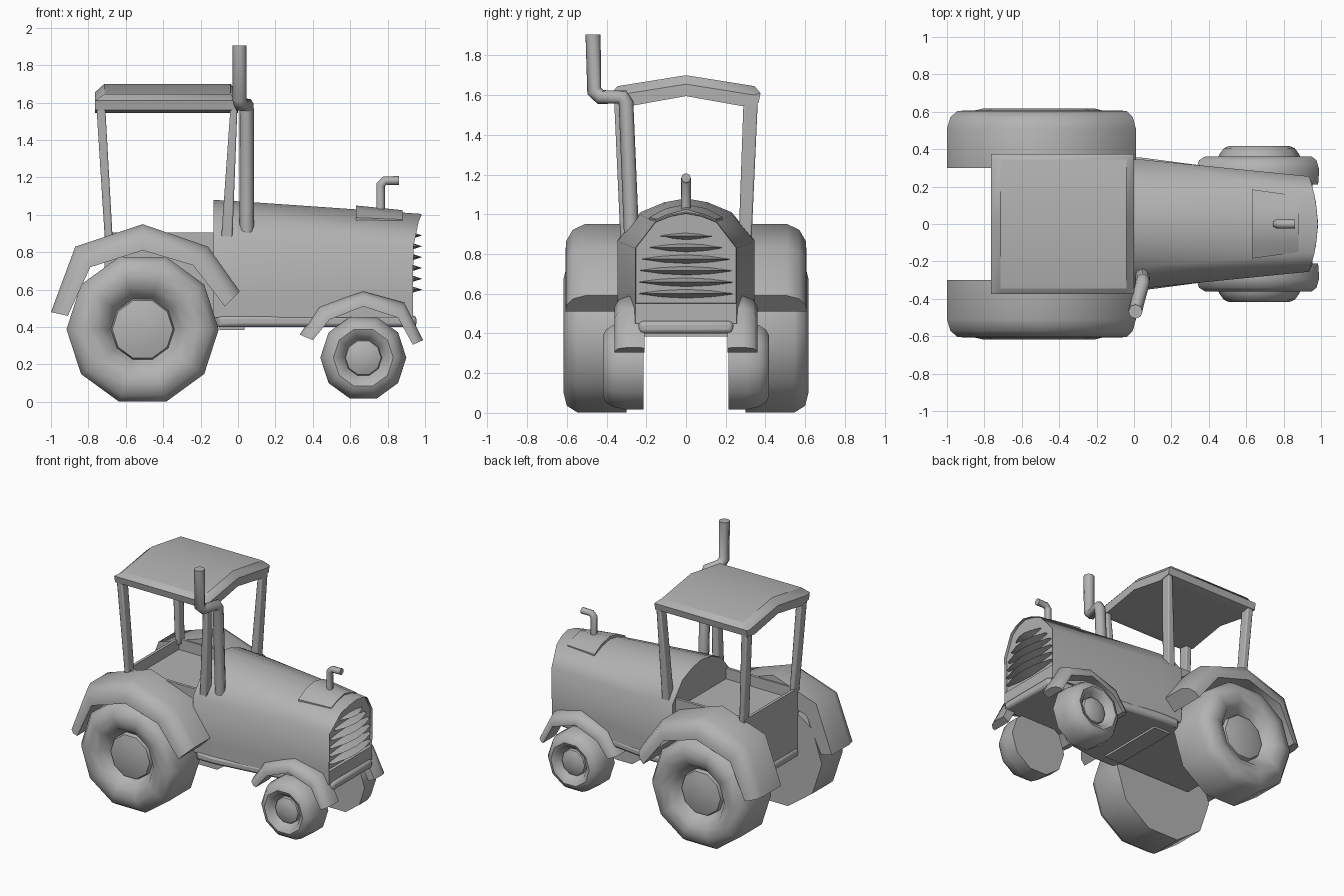
import bpy, bmesh, math
from mathutils import Vector

cube = bpy.data.objects.get("Cube")
if cube:
    bpy.data.objects.remove(cube, do_unlink=True)

GREY = (0.45, 0.45, 0.45, 1.0)
mat = bpy.data.materials.new("plain grey")
mat.use_nodes = True
mat.diffuse_color = GREY
bsdf = mat.node_tree.nodes["Principled BSDF"]
bsdf.inputs["Base Color"].default_value = GREY
bsdf.inputs["Roughness"].default_value = 0.7


def finish(name, bm, angle=45, bevel=0):
    """Turn a bmesh into a shaded object."""
    bmesh.ops.recalc_face_normals(bm, faces=bm.faces)
    me = bpy.data.meshes.new(name)
    bm.to_mesh(me)
    bm.free()
    me.materials.append(mat)
    ob = bpy.data.objects.new(name, me)
    bpy.context.collection.objects.link(ob)
    bpy.ops.object.select_all(action='DESELECT')
    ob.select_set(True)
    bpy.context.view_layer.objects.active = ob
    bpy.ops.object.shade_smooth_by_angle(angle=math.radians(angle))
    if bevel:
        mod = ob.modifiers.new("soft edges", 'BEVEL')
        mod.width, mod.segments = bevel, 2
    return ob


def loft(rings):
    """Skin closed rings of points and cap both ends; returns bmesh and last cap."""
    bm = bmesh.new()
    vs = [[bm.verts.new(p) for p in r] for r in rings]
    n = len(rings[0])
    for a, b in zip(vs, vs[1:]):
        for i in range(n):
            j = (i + 1) % n
            bm.faces.new((a[i], a[j], b[j], b[i]))
    bm.faces.new(vs[0])
    return bm, bm.faces.new(vs[-1])


def arch(x, half):
    """Symmetric section at x from half points (y, z[, x shift]), outside edge to centre line."""
    pts = [(x + (p[2] if len(p) > 2 else 0), p[0], p[1]) for p in half]
    return pts + [(a, -b, c) for a, b, c in reversed(pts) if b > 0]


def box(name, x0, x1, y, z0, z1, bevel=0):
    return finish(name, loft([arch(x, [(y, z0), (y, z1)]) for x in (x0, x1)])[0], bevel=bevel)


def tube(name, points, radius):
    cu = bpy.data.curves.new(name, 'CURVE')
    cu.dimensions = '3D'
    cu.bevel_depth, cu.bevel_resolution = radius, 2
    cu.use_fill_caps = True
    sp = cu.splines.new('POLY')
    sp.points.add(len(points) - 1)
    for p, co in zip(sp.points, points):
        p.co = (*co, 1)
    cu.materials.append(mat)
    ob = bpy.data.objects.new(name, cu)
    bpy.context.collection.objects.link(ob)


# Wheels: ten-sided lathe, tread then bulging sidewall, recess and hub
def wheel(name, cx, cz, profile, side):
    rings = [[(cx + r * math.cos(i * math.tau / 10), side * y, cz + r * math.sin(i * math.tau / 10))
              for i in range(10)] for r, y in profile]
    finish(name, loft(rings)[0], 48)


REAR_TYRE = [(.407, .30), (.407, .545), (.37, .60), (.30, .617), (.23, .60),
             (.185, .54), (.17, .52), (.162, .55), (.10, .565), (.03, .57)]
FRONT_TYRE = [(.23, .215), (.23, .31), (.215, .37), (.19, .405), (.16, .418),
              (.13, .405), (.11, .37), (.10, .36), (.095, .38), (.06, .395), (.02, .40)]

# Fenders: outer and inner side outlines, rounded off toward the outside
REAR_OUT = [(-1, .48), (-.87, .83), (-.51, .95), (-.16, .83), (.01, .59)]
REAR_IN = [(-.91, .46), (-.79, .72), (-.51, .81), (-.24, .73), (-.07, .51)]
FRONT_OUT = [(.33, .36), (.43, .51), (.67, .59), (.89, .53), (.99, .33)]
FRONT_IN = [(.40, .33), (.49, .44), (.67, .51), (.855, .45), (.935, .305)]


def fender(name, outer, inner, section, side):
    rings = []
    for o, i in zip(outer, inner):
        o, i = Vector((o[0], 0, o[1])), Vector((i[0], 0, i[1]))
        rings.append([o.lerp(i, t) + Vector((0, side * y, 0)) for y, t in section])
    finish(name, loft(rings)[0], 55)


def pillar(name, side, top, bottom):
    """Tapered post; each end is x0, x1, inner y, outer y, z."""
    rings = [[(x0, side * ya, z), (x1, side * ya, z), (x1, side * yb, z), (x0, side * yb, z)]
             for x0, x1, ya, yb, z in (bottom, top)]
    finish(name, loft(rings)[0], 30, .008)


for side, word in ((1, "left"), (-1, "right")):
    wheel(word + "_rear_wheel", -.51, .388, REAR_TYRE, side)
    wheel(word + "_front_wheel", .67, .236, FRONT_TYRE, side)
    fender(word + "_rear_fender", REAR_OUT, REAR_IN,
           [(.30, 0), (.51, 0), (.57, .2), (.603, .6), (.607, 1), (.30, 1)], side)
    fender(word + "_front_fender", FRONT_OUT, FRONT_IN,
           [(.21, .1), (.29, 0), (.34, .25), (.36, .7), (.36, 1), (.21, 1)], side)
    pillar(word + "_rear_pillar", side, (-.757, -.71, .29, .362, 1.58), (-.712, -.67, .265, .33, .87))
    pillar(word + "_front_pillar", side, (-.04, -.003, .29, .362, 1.58), (-.09, -.03, .265, .33, .87))

# Hood: tapers forward, with a forward-leaning brow and recessed grille
REAR_HOOD = [(.345, .55), (.345, .87), (.23, 1.01), (.11, 1.06), (0, 1.08)]
BACK_HOOD = [(.345, .55), (.345, .865), (.23, 1.0), (.11, 1.05), (0, 1.07)]
FRONT_HOOD = [(.255, .55), (.255, .83, .003), (.155, .96, .03), (.08, .99, .042), (0, 1.005, .048)]
bm, face = loft([arch(-.13, REAR_HOOD), arch(.04, BACK_HOOD), arch(.935, FRONT_HOOD)])
bmesh.ops.inset_region(bm, faces=[face], thickness=.018, depth=0)
bmesh.ops.inset_region(bm, faces=[face], thickness=.003, depth=-.02)
finish("hood", bm, 42)

# Skirt under the hood
finish("hood_skirt", loft([arch(x, [(y, .45), (y, .55)])
                           for x, y in ((-.13, .345), (.04, .345), (.935, .255))])[0])

# Grille slats: tapered wedges
for k, w in enumerate((.235, .235, .23, .22, .18, .13)):
    z = .60 + .058 * k
    rings = [[(.91, f * w, z - .024 * s), (.935 + .05 * s, f * w, z), (.91, f * w, z + .024 * s)]
             for f, s in ((-1, .1), (-.5, .75), (0, 1), (.5, .75), (1, .1))]
    finish("grille_slat_%d" % (k + 1), loft(rings)[0], 30)

# Hatch raised on the hood
finish("hood_hatch", loft([
    arch(.63, [(.185, .95), (.185, .985), (.10, 1.03), (0, 1.05)]),
    arch(.88, [(.15, .94), (.15, .975), (.09, 1.0), (0, 1.025)])])[0], 40)

# Intake stack and tall exhaust pipe
tube("intake_stack", [(.763, 0, .98), (.763, 0, 1.16), (.785, 0, 1.183), (.86, 0, 1.183)], .024)
tube("exhaust_pipe", [(.047, -.272, .84), (.047, -.302, 1.56), (.045, -.32, 1.59),
                      (.015, -.43, 1.59), (.008, -.462, 1.62), (.008, -.468, 1.905)], .038)

# Cab tub with a sunken floor
bm, _ = loft([arch(x, [(.31, .44), (.31, .905)]) for x in (-.715, -.10)])
top = max(bm.faces, key=lambda f: f.calc_center_median().z)
bmesh.ops.recalc_face_normals(bm, faces=bm.faces)
bmesh.ops.inset_region(bm, faces=[top], thickness=.03, depth=0)
bmesh.ops.inset_region(bm, faces=[top], thickness=.002, depth=-.08)
finish("cab_tub", bm, 30)

# Chassis plate with rounded edge, and a cross plate beneath it
finish("chassis_plate", loft([arch(x, [(y, .40), (y, .462)]) for x, y in
                              ((-.73, .30), (-.12, .30), (-.10, .355), (.04, .355), (.955, .235))])[0],
       bevel=.02)
box("cross_plate", -.10, .035, .26, .385, .41)

# Arched roof with sloped front and rear edges
ROOF = [(0, 1.70), (.345, 1.645), (.375, 1.61), (.365, 1.56), (.28, 1.545), (0, 1.595)]


def roof_ring(x, drop):
    half = [(y, z - drop if i < 2 else z) for i, (y, z) in enumerate(ROOF)]
    right = [(x, -y, z) for y, z in reversed(half[1:-1])]
    return [(x, y, z) for y, z in half] + right


finish("roof", loft([roof_ring(-.765, .045), roof_ring(-.715, 0),
                     roof_ring(-.04, 0), roof_ring(0, .045)])[0], 40)
